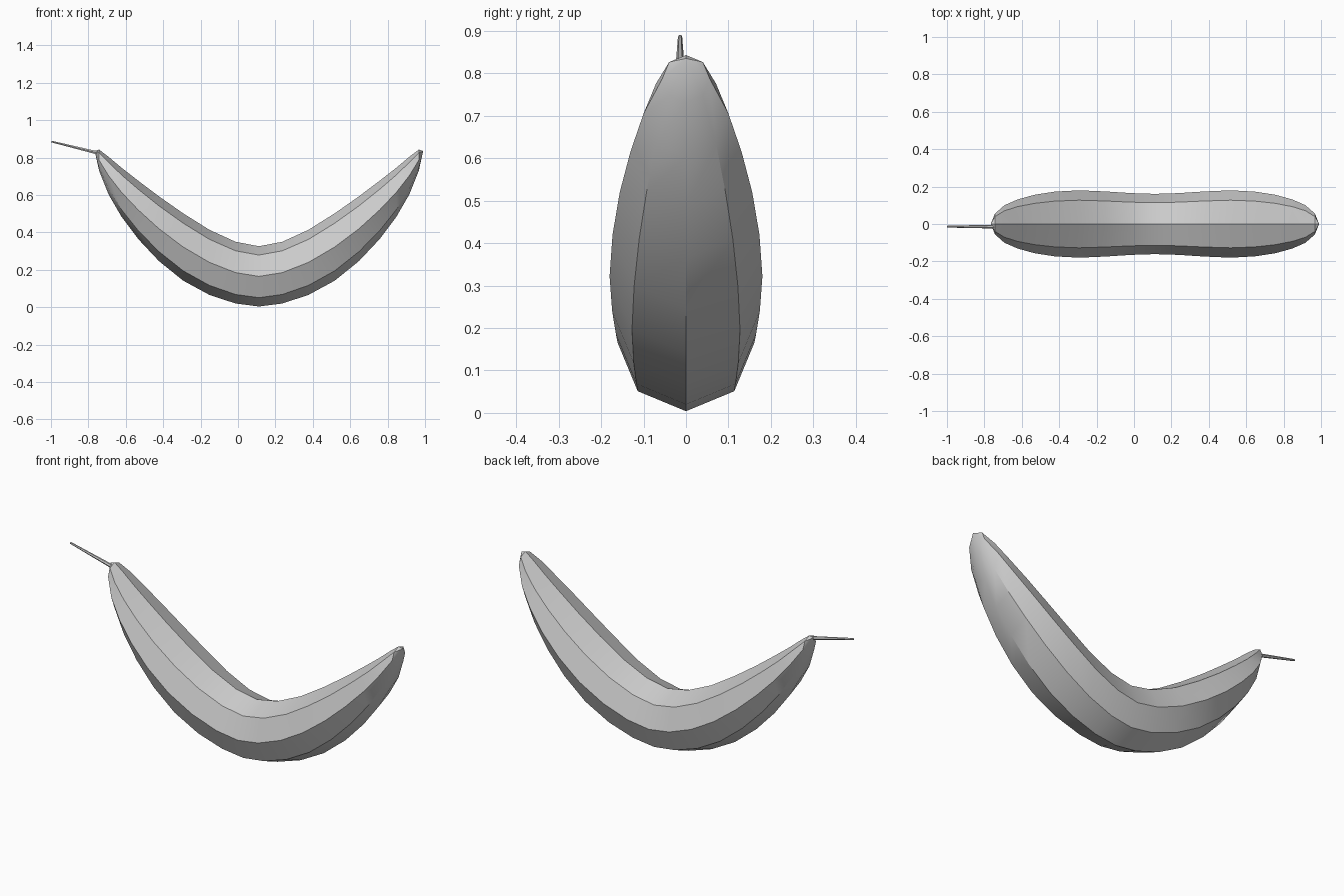
import bpy, bmesh, math
from mathutils import Vector

if "Cube" in bpy.data.objects:
    bpy.data.objects.remove(bpy.data.objects["Cube"])


def loft(name, rings, sides, start=None, end=None):
    # skin a list of vertex rings, closing each end with a tip point or a cap
    bm = bmesh.new()
    rows = [[bm.verts.new(p) for p in ring] for ring in rings]
    for a, b in zip(rows, rows[1:]):
        for i in range(sides):
            j = (i + 1) % sides
            bm.faces.new((a[i], a[j], b[j], b[i]))
    for row, tip in ((rows[0], start), (rows[-1], end)):
        if tip is None:
            bm.faces.new(row)
        else:
            t = bm.verts.new(tip)
            for i in range(sides):
                bm.faces.new((row[i], row[(i + 1) % sides], t))
    bmesh.ops.recalc_face_normals(bm, faces=bm.faces)
    me = bpy.data.meshes.new(name)
    bm.to_mesh(me)
    bm.free()
    ob = bpy.data.objects.new(name, me)
    bpy.context.collection.objects.link(ob)
    bpy.context.view_layer.objects.active = ob
    ob.select_set(True)
    bpy.ops.object.shade_smooth_by_angle(angle=math.radians(30))
    ob.select_set(False)
    return ob


# Fruit body: upright octagonal sections, mirrored about the middle
MID = 0.112
# distance from middle, centre height, radius
half = [(0.0, 0.165, 0.161), (0.125, 0.185, 0.165), (0.265, 0.24, 0.174),
        (0.405, 0.322, 0.18), (0.535, 0.42, 0.173), (0.645, 0.52, 0.156),
        (0.735, 0.615, 0.131), (0.805, 0.705, 0.1), (0.855, 0.787, 0.056)]
stations = [(-d, z, r) for d, z, r in reversed(half[1:])] + half
rings = []
for d, z, r in stations:
    ring = []
    for i in range(8):
        a = i * math.pi / 4
        ring.append((MID + d, r * math.cos(a), z + r * math.sin(a)))
    rings.append(ring)
loft("banana_body", rings, 8, (MID - 0.878, 0, 0.835), (MID + 0.878, 0, 0.835))

# Thin stem at the left tip
a, b = Vector((-0.75, -0.014, 0.825)), Vector((-0.998, -0.014, 0.886))
d = (b - a).normalized()
side = Vector((0, 1, 0))
up = d.cross(side)
rings = []
for p, r in ((a, 0.01), (b, 0.005)):
    rings.append([p + r * (math.cos(k * math.pi / 3) * side + math.sin(k * math.pi / 3) * up)
                  for k in range(6)])
loft("stem", rings, 6)
